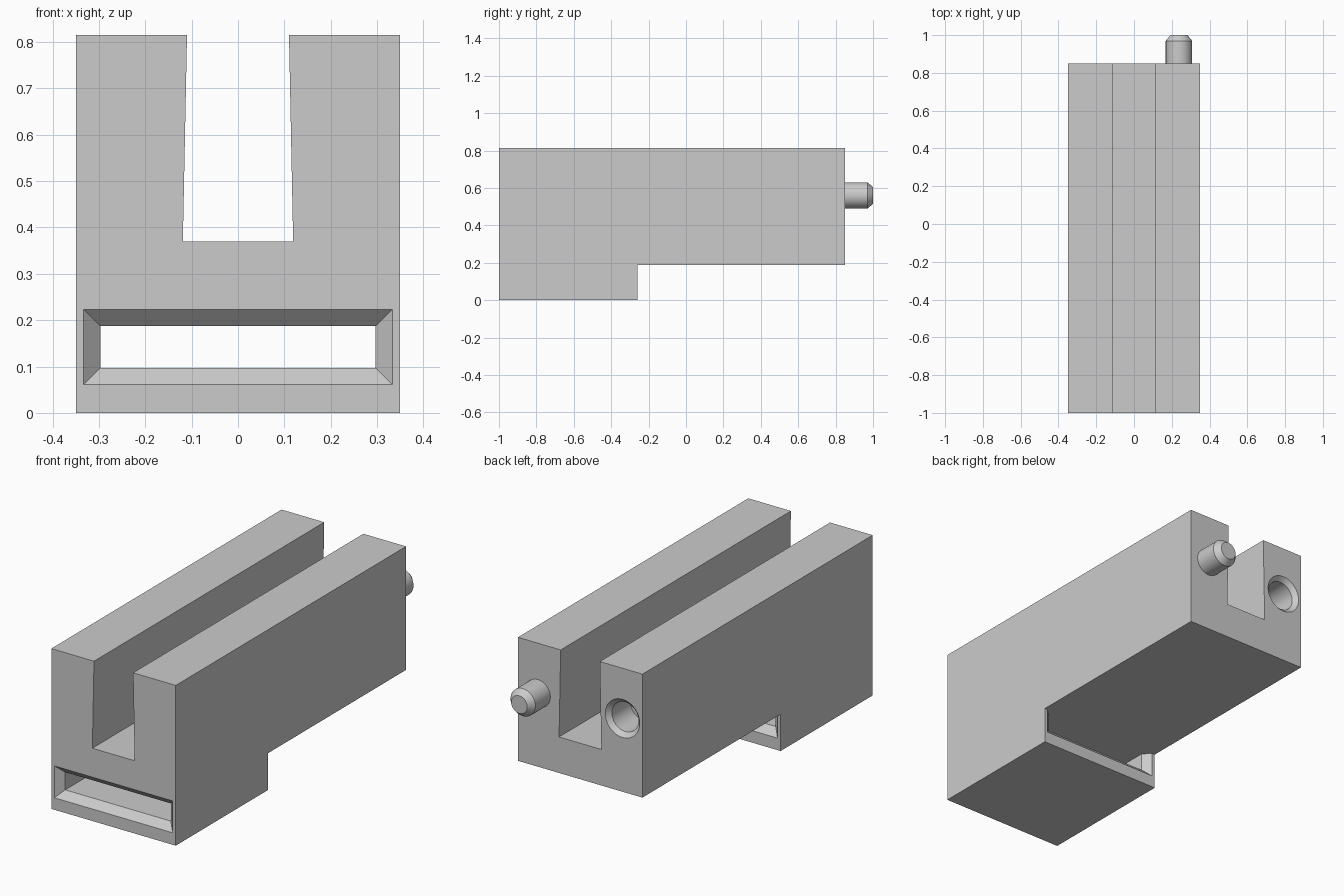
import bpy, bmesh, math

cube = bpy.data.objects.get("Cube")
if cube:
    bpy.data.objects.remove(cube, do_unlink=True)

grey = bpy.data.materials.new("light grey")
grey.use_nodes = True
colour = (0.6, 0.6, 0.6, 1)
grey.diffuse_color = colour
grey.node_tree.nodes["Principled BSDF"].inputs["Base Color"].default_value = colour

HALF, FRONT, BACK, TOP = 0.35, -1.0, 0.85, 0.815
UNDER, STEP = 0.187, -0.26
PEG_X, PEG_Z = 0.238, 0.56


def loft(name, rings):
    """Closed solid through a list of matching point rings."""
    bm = bmesh.new()
    loops = [[bm.verts.new(p) for p in ring] for ring in rings]
    n = len(loops[0])
    for a, b in zip(loops, loops[1:]):
        for i in range(n):
            j = (i + 1) % n
            bm.faces.new((a[i], a[j], b[j], b[i]))
    bm.faces.new(loops[0])
    bm.faces.new(loops[-1])
    bmesh.ops.recalc_face_normals(bm, faces=bm.faces)
    mesh = bpy.data.meshes.new(name)
    bm.to_mesh(mesh)
    bm.free()
    mesh.materials.append(grey)
    obj = bpy.data.objects.new(name, mesh)
    bpy.context.collection.objects.link(obj)
    return obj


def rect(y, half, low, high):
    return [(-half, y, low), (half, y, low), (half, y, high), (-half, y, high)]


def circle(x, y, r, sides=48):
    turn = 2 * math.pi / sides
    return [(x + r * math.cos(i * turn), y, PEG_Z + r * math.sin(i * turn))
            for i in range(sides)]


def select_only(obj):
    bpy.ops.object.select_all(action="DESELECT")
    obj.select_set(True)
    bpy.context.view_layer.objects.active = obj


def cut(target, cutter):
    mod = target.modifiers.new("cut", "BOOLEAN")
    mod.operation, mod.solver, mod.object = "DIFFERENCE", "EXACT", cutter
    select_only(target)
    bpy.ops.object.modifier_apply(modifier=mod.name)
    bpy.data.objects.remove(cutter, do_unlink=True)


# Stepped body: side profile extruded across the width
profile = [(FRONT, 0), (STEP, 0), (STEP, UNDER), (BACK, UNDER), (BACK, TOP), (FRONT, TOP)]
body = loft("body", [[(x, y, z) for y, z in profile] for x in (-HALF, HALF)])

# Long channel, slightly wider at its floor
channel = [(-0.119, 0.37), (0.119, 0.37), (0.109, TOP + 0.05), (-0.109, TOP + 0.05)]
cut(body, loft("channel_cutter",
               [[(x, y, z) for x, z in channel] for y in (FRONT - 0.1, BACK + 0.1)]))

# Flat tunnel through the lower block, flared at both mouths
c = 0.036
cut(body, loft("tunnel_cutter", [
    rect(FRONT - c, 0.297 + 2 * c, 0.097 - 2 * c, UNDER + 2 * c),
    rect(FRONT + c, 0.297, 0.097, UNDER),
    rect(STEP - c, 0.297, 0.097, UNDER),
    rect(STEP + 0.01, 0.297 + c + 0.01, 0.097 - c - 0.01, UNDER)]))

# Countersunk socket in the back
cut(body, loft("socket_cutter", [
    circle(-PEG_X, BACK - 0.17, 0.075), circle(-PEG_X, BACK - 0.022, 0.075),
    circle(-PEG_X, BACK + 0.022, 0.119)]))

# Chamfered peg beside the socket
peg = loft("peg", [circle(PEG_X, BACK - 0.01, 0.07), circle(PEG_X, 0.97, 0.07),
                   circle(PEG_X, 1.0, 0.045)])

for part in (body, peg):
    select_only(part)
    bpy.ops.object.shade_smooth_by_angle(angle=math.radians(25))
